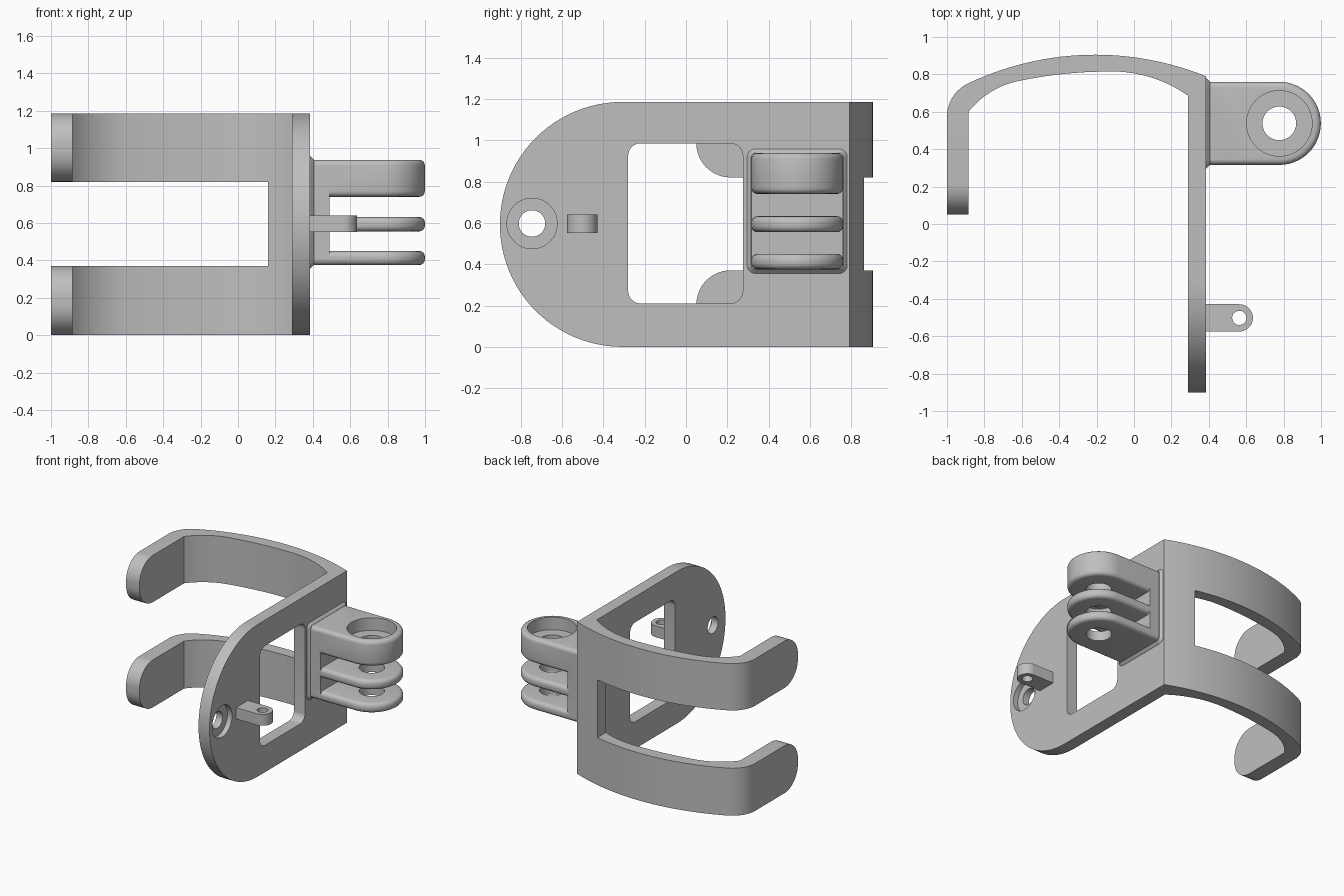
import bpy, bmesh, math
from mathutils import Vector

cube = bpy.data.objects.get("Cube")
if cube:
    bpy.data.objects.remove(cube, do_unlink=True)

grey = bpy.data.materials.new("light grey plastic")
grey.use_nodes = True
colour = (0.52, 0.52, 0.52, 1)
grey.diffuse_color = colour
grey.node_tree.nodes["Principled BSDF"].inputs["Base Color"].default_value = colour


def arc(cx, cy, r, start, end, n=16):
    """Points on a circle, angles in degrees."""
    angles = [math.radians(start + (end - start) * i / n) for i in range(n + 1)]
    return [(cx + r * math.cos(a), cy + r * math.sin(a)) for a in angles]


def arc3(a, b, c, n=14):
    """Arc from a through b to c."""
    a, b, c = Vector(a), Vector(b), Vector(c)
    d = 2 * (a.x * (b.y - c.y) + b.x * (c.y - a.y) + c.x * (a.y - b.y))
    sa, sb, sc = a.dot(a), b.dot(b), c.dot(c)
    m = Vector(((sa * (b.y - c.y) + sb * (c.y - a.y) + sc * (a.y - b.y)) / d,
                (sa * (c.x - b.x) + sb * (a.x - c.x) + sc * (b.x - a.x)) / d))
    t0 = math.atan2(a.y - m.y, a.x - m.x)
    t1 = math.atan2(c.y - m.y, c.x - m.x)
    turn = (t1 - t0 + math.pi) % (2 * math.pi) - math.pi
    return arc(m.x, m.y, (a - m).length, math.degrees(t0), math.degrees(t0 + turn), n)


def circle(cx, cy, r):
    return arc(cx, cy, r, 0, 360, 48)[:-1]


def rounded_rect(u0, u1, v0, v1, r):
    return (arc(u1 - r, v1 - r, r, 0, 90, 6) + arc(u0 + r, v1 - r, r, 90, 180, 6)
            + arc(u0 + r, v0 + r, r, 180, 270, 6) + arc(u1 - r, v0 + r, r, 270, 360, 6))


def tongue(x0, cx, cy, r):
    return [(x0, cy - r)] + arc(cx, cy, r, -90, 90, 32) + [(x0, cy + r)]


def prism(name, outline, lo, hi, axis="z", bevel=0, segments=4, tip_y=None, tip_r=0):
    """Extrude an outline; optionally round its rims or the corners of its tip."""
    bm = bmesh.new()
    place = (lambda u, v, w: (u, v, w)) if axis == "z" else (lambda u, v, w: (w, u, v))
    rings = [[bm.verts.new(place(u, v, w)) for u, v in outline] for w in (lo, hi)]
    caps = [bm.faces.new(ring) for ring in rings]
    n = len(outline)
    for i in range(n):
        j = (i + 1) % n
        bm.faces.new((rings[0][i], rings[0][j], rings[1][j], rings[1][i]))
    bmesh.ops.recalc_face_normals(bm, faces=bm.faces[:])
    if bevel:
        rims = [e for f in caps for e in f.edges]
        bmesh.ops.bevel(bm, geom=rims, offset=bevel, segments=segments,
                        profile=0.5, affect="EDGES", clamp_overlap=True)
    if tip_y is not None:
        tips = [e for f in caps for e in f.edges
                if all(abs(v.co.y - tip_y) < 1e-4 for v in e.verts)]
        bmesh.ops.bevel(bm, geom=tips, offset=tip_r, segments=12,
                        profile=0.5, affect="EDGES")
    mesh = bpy.data.meshes.new(name)
    bm.to_mesh(mesh)
    bm.free()
    mesh.materials.append(grey)
    ob = bpy.data.objects.new(name, mesh)
    bpy.context.collection.objects.link(ob)
    return ob


def combine(ob, others, operation):
    bpy.ops.object.select_all(action="DESELECT")
    bpy.context.view_layer.objects.active = ob
    ob.select_set(True)
    for other in others:
        mod = ob.modifiers.new(operation.lower(), "BOOLEAN")
        mod.operation, mod.solver, mod.object = operation, "EXACT", other
        bpy.ops.object.modifier_apply(modifier=mod.name)
        bpy.data.objects.remove(other, do_unlink=True)


def finish(ob):
    bpy.ops.object.select_all(action="DESELECT")
    bpy.context.view_layer.objects.active = ob
    ob.select_set(True)
    bpy.ops.object.shade_smooth_by_angle(angle=math.radians(30))


HEIGHT = 1.185
MID = HEIGHT / 2
IN, OUT = 0.29, 0.385          # inner and outer side of the plate
GAP = (0.37, 0.82)             # opening between the arms

# Side plate with a round front end, a window and a countersunk hole
plate = prism("side_plate", arc(-0.308, MID, MID, 90, 270, 48) + [(0.6, 0), (0.6, HEIGHT)],
              IN, OUT, "x")
combine(plate, [
    prism("window_cutter", rounded_rect(-0.28, 0.275, 0.21, 0.985, 0.06), 0.2, 0.5, "x"),
    prism("hole_cutter", circle(-0.745, 0.597, 0.064), 0.2, 0.5, "x"),
    prism("recess_cutter", circle(-0.745, 0.597, 0.122), OUT - 0.04, 0.5, "x"),
], "DIFFERENCE")

# Hooked arms and the corner that joins them to the plate
hook = ([(OUT, 0.6)] + arc3((OUT, 0.79), (-0.2, 0.905), (-0.88, 0.755), 28)
        + arc3((-0.88, 0.755), (-0.962, 0.69), (-1, 0.59), 10)[1:]
        + [(-1, 0.05), (-0.885, 0.05)]
        + arc3((-0.885, 0.6), (-0.79, 0.69), (-0.6, 0.768), 10)
        + arc3((-0.6, 0.768), (-0.37, 0.803), (-0.15, 0.815))[1:]
        + arc3((-0.15, 0.815), (0.08, 0.787), (IN, 0.685))[1:] + [(IN, 0.6)])
lower_arm = prism("lower_arm", hook, 0, GAP[0], tip_y=0.05, tip_r=0.165)
upper_arm = prism("upper_arm", hook, GAP[1], HEIGHT, tip_y=0.05, tip_r=0.165)
corner = prism("corner", hook, *GAP)
combine(corner, [prism("gap_cutter", [(-2, -1), (0.16, -1), (0.16, 2), (-2, 2)], 0.2, 1)],
        "DIFFERENCE")
combine(plate, [corner, lower_arm, upper_arm], "UNION")
plate.name = "clamp_body"
finish(plate)

# Hinge with three rounded tongues on a common root
FX, FY, FR = 0.777, 0.538, 0.222
hinge = prism("hinge_mount", rounded_rect(FY - FR, FY + FR, 0.375, 0.938, 0.03),
              0.36, 0.49, "x")
parts = [prism("hinge_flange", rounded_rect(FY - 0.242, FY + 0.242, 0.355, 0.958, 0.04),
               0.365, 0.405, "x", bevel=0.019, segments=1)]
for z0, z1 in ((0.375, 0.45), (0.555, 0.632), (0.74, 0.938)):
    parts.append(prism("hinge_tongue", tongue(0.345, FX, FY, FR), z0, z1, bevel=0.03))
combine(hinge, parts, "UNION")
combine(hinge, [
    prism("bolt_cutter", circle(FX, FY, 0.09), 0.2, 1.1),
    prism("bolt_head_cutter", circle(FX, FY, 0.175), 0.84, 1.1),
], "DIFFERENCE")
finish(hinge)

# Small eyelet on the outside of the plate
eyelet = prism("eyelet", tongue(0.37, 0.563, -0.502, 0.073), 0.552, 0.64)
combine(eyelet, [prism("eyelet_cutter", circle(0.563, -0.502, 0.038), 0.4, 0.8)],
        "DIFFERENCE")
finish(eyelet)
